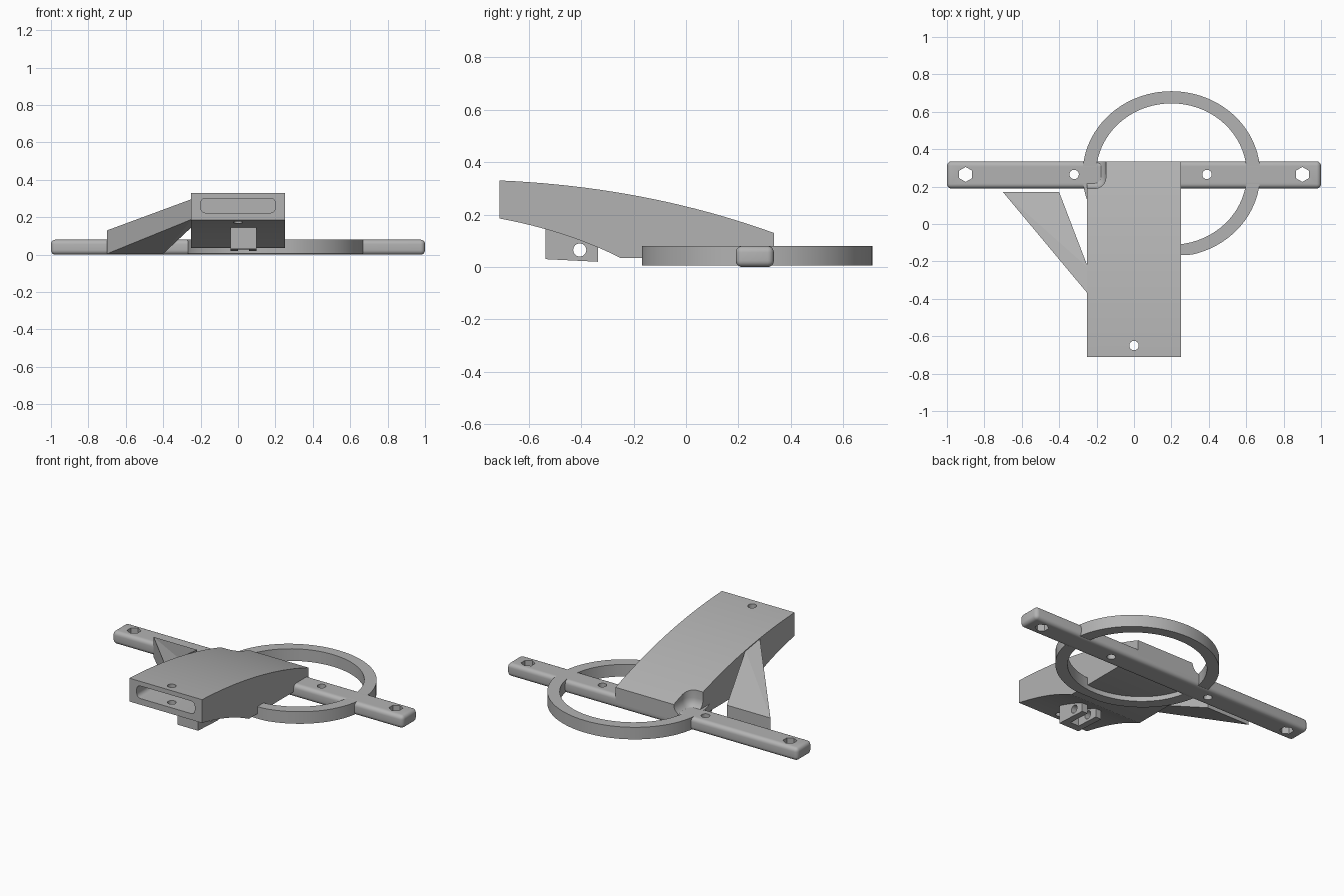
import bpy, bmesh, math
from mathutils import Matrix, Vector

cube = bpy.data.objects.get("Cube")
if cube:
    bpy.data.objects.remove(cube, do_unlink=True)

GREY = (0.45, 0.45, 0.45, 1)
mat = bpy.data.materials.new("plain grey")
mat.use_nodes = True
mat.diffuse_color = GREY
bsdf = next(n for n in mat.node_tree.nodes if n.type == 'BSDF_PRINCIPLED')
bsdf.inputs["Base Color"].default_value = GREY
bsdf.inputs["Roughness"].default_value = 0.6


def finish(name, bm):
    bmesh.ops.recalc_face_normals(bm, faces=bm.faces)
    mesh = bpy.data.meshes.new(name)
    bm.to_mesh(mesh)
    bm.free()
    mesh.materials.append(mat)
    ob = bpy.data.objects.new(name, mesh)
    bpy.context.collection.objects.link(ob)
    return ob


def prism(name, points, direction):
    """Extrude a closed 3D outline along a direction."""
    bm = bmesh.new()
    face = bm.faces.new([bm.verts.new(p) for p in points])
    out = bmesh.ops.extrude_face_region(bm, geom=[face])
    moved = [v for v in out["geom"] if isinstance(v, bmesh.types.BMVert)]
    bmesh.ops.translate(bm, verts=moved, vec=Vector(direction))
    return finish(name, bm)


def box(name, lo, hi, round_edges=0.0, segments=5):
    bm = bmesh.new()
    lo, hi = Vector(lo), Vector(hi)
    bmesh.ops.create_cube(bm, size=1, matrix=Matrix.Translation((lo + hi) / 2)
                          @ Matrix.Diagonal((*(hi - lo), 1)))
    if round_edges:
        bmesh.ops.bevel(bm, geom=bm.edges[:], offset=round_edges,
                        segments=segments, profile=0.5, affect='EDGES')
    return finish(name, bm)


def rod(name, centre, radius, length, sides=32, axis='Z'):
    bm = bmesh.new()
    turn = Matrix.Rotation(math.pi / 2, 4, 'Y') if axis == 'X' else Matrix()
    bmesh.ops.create_cone(bm, cap_ends=True, segments=sides, radius1=radius,
                          radius2=radius, depth=length,
                          matrix=Matrix.Translation(centre) @ turn)
    return finish(name, bm)


def activate(ob):
    bpy.ops.object.select_all(action='DESELECT')
    ob.select_set(True)
    bpy.context.view_layer.objects.active = ob


def cut(ob, *cutters):
    activate(ob)
    for c in cutters:
        mod = ob.modifiers.new("cut", 'BOOLEAN')
        mod.operation, mod.solver, mod.object = 'DIFFERENCE', 'EXACT', c
        bpy.ops.object.modifier_apply(modifier=mod.name)
        bpy.data.objects.remove(c, do_unlink=True)


def smooth(ob):
    activate(ob)
    bpy.ops.object.shade_smooth_by_angle(angle=math.radians(30))


def arc(a, mid, b, steps=20):
    """Quadratic curve through three points, as (y, z) pairs."""
    ctrl = Vector(mid) * 2 - (Vector(a) + Vector(b)) / 2
    return [Vector(a) * (1 - t) ** 2 + ctrl * 2 * t * (1 - t) + Vector(b) * t * t
            for t in (i / steps for i in range(steps + 1))]


# Arched body with a mouth slot, a screw hole and a scooped rear corner
profile = arc((-0.71, 0.33), (-0.17, 0.268), (0.335, 0.13)) \
    + [Vector((0.335, 0.035))] + arc((-0.25, 0.035), (-0.465, 0.123), (-0.71, 0.185))
body = prism("arched_body", [(-0.25, p.x, p.y) for p in profile], (0.5, 0, 0))

slot_outline = []
for side, start in ((1, -90), (-1, 90)):
    for corner, z in ((0, 0.2625 - side * 0.012), (1, 0.2625 + side * 0.012)):
        for i in range(6):
            a = math.radians(start + corner * 90 + i * 18)
            slot_outline.append((side * 0.173 + 0.027 * math.cos(a), -0.8,
                                 z + 0.027 * math.sin(a)))
slot = prism("slot_cutter", slot_outline, (0, 0.36, 0))
scoop = box("scoop_cutter", (-0.6, 0.19, 0.07), (-0.15, 0.6, 0.5), 0.06, 6)
cut(body, slot, rod("screw_cutter", (0, -0.65, 0.25), 0.025, 0.4), scoop)
smooth(body)

# Long cross bar with hexagonal and round holes
bar = box("cross_bar", (-1, 0.19, 0), (1, 0.335, 0.08), 0.024)
holes = [rod("hex_cutter", (s * 0.9, 0.265, 0.04), 0.04, 0.3, 6) for s in (-1, 1)]
for h in holes:
    h.rotation_euler.z = 0
    h.data.transform(Matrix.Translation((h.data.vertices[0].co * 0)))
holes += [rod("hole_cutter", (x, 0.265, 0.04), 0.025, 0.3) for x in (-0.32, 0.39)]
cut(bar, *holes)
smooth(bar)

# Oval ring, trimmed flat at the front
bm = bmesh.new()
SIDES = 72
loops = []
for rx, ry, z in ((0.475, 0.443, 0.005), (0.475, 0.443, 0.08),
                  (0.403, 0.378, 0.08), (0.403, 0.378, 0.005)):
    loops.append([bm.verts.new((0.2 + rx * math.cos(a),
                                max(0.267 + ry * math.sin(a), -0.167), z))
                  for a in (2 * math.pi * i / SIDES for i in range(SIDES))])
for k in range(4):
    a, b = loops[k], loops[(k + 1) % 4]
    for i in range(SIDES):
        j = (i + 1) % SIDES
        bm.faces.new((a[i], a[j], b[j], b[i]))
smooth(finish("oval_ring", bm))

# Side wing rising from a low rear block to the body wall
bm = bmesh.new()
for x, y, low, high in ((-0.7, 0.17, 0.005, 0.13), (-0.4, 0.17, 0.005, 0.13),
                        (-0.245, -0.235, 0.15, 0.275), (-0.245, -0.375, 0.19, 0.298)):
    bm.verts.new((x, y, low))
    bm.verts.new((x, y, high))
bmesh.ops.convex_hull(bm, input=bm.verts[:])
finish("side_wing", bm)

# Forked lug below the mouth, with a cross pin hole
lug_side = [(-0.535, 0.03), (-0.335, 0.02), (-0.335, 0.09), (-0.535, 0.145)]
lug = prism("hinge_lug", [(-0.04, y, z) for y, z in lug_side], (0.14, 0, 0))
cut(lug, box("fork_cutter", (0, -0.485, -0.1), (0.06, -0.2, 0.3)),
    rod("pin_cutter", (0.03, -0.405, 0.065), 0.025, 0.4, axis='X'))
smooth(lug)
